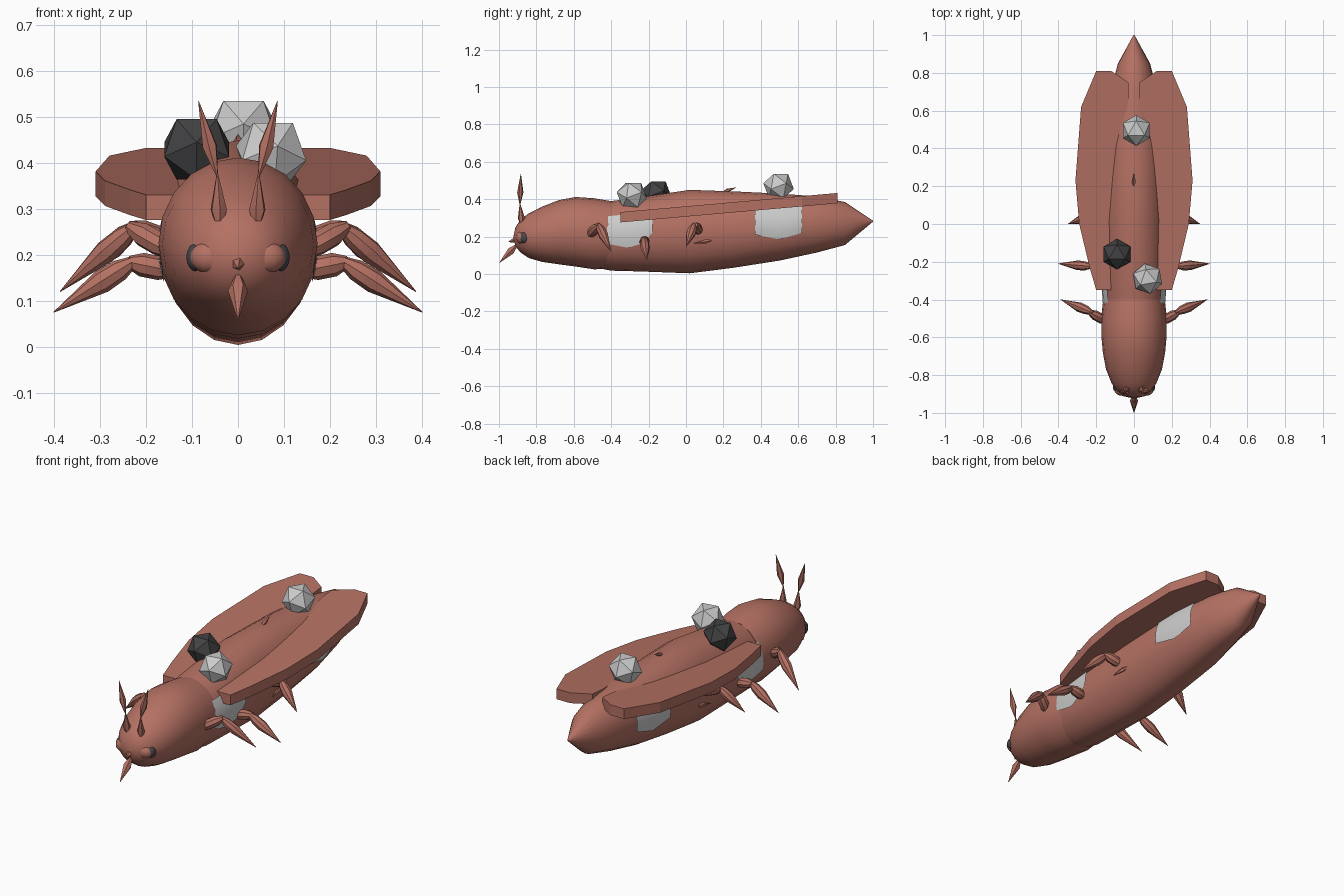
import bpy, bmesh, math
from mathutils import Vector, Matrix

if "Cube" in bpy.data.objects:
    bpy.data.objects.remove(bpy.data.objects["Cube"])


def material(name, rgb):
    m = bpy.data.materials.new(name)
    m.diffuse_color = (*rgb, 1)
    m.use_nodes = True
    m.node_tree.nodes["Principled BSDF"].inputs["Base Color"].default_value = m.diffuse_color
    return m


BROWN = material("brown shell", (0.46, 0.165, 0.125))
LIGHT = material("light grey", (0.60, 0.60, 0.60))
DARK = material("dark grey", (0.055, 0.055, 0.058))
EYE = material("eye grey", (0.06, 0.065, 0.075))


def finish(name, bm, mat, angle=None):
    bmesh.ops.recalc_face_normals(bm, faces=bm.faces[:])
    me = bpy.data.meshes.new(name)
    bm.to_mesh(me)
    bm.free()
    ob = bpy.data.objects.new(name, me)
    bpy.context.collection.objects.link(ob)
    me.materials.append(mat)
    if angle:
        bpy.ops.object.select_all(action='DESELECT')
        ob.select_set(True)
        bpy.context.view_layer.objects.active = ob
        bpy.ops.object.shade_smooth_by_angle(angle=math.radians(angle))
    return ob


def loft(name, rings, mat, sides=20, angle=40):
    """Skin elliptical sections (y, top, bottom, half width)."""
    bm = bmesh.new()
    loops = []
    for y, top, bot, w in rings:
        c, h = (top + bot) / 2, (top - bot) / 2
        loops.append([bm.verts.new((w * math.sin(i * math.tau / sides), y,
                                    c + h * math.cos(i * math.tau / sides)))
                      for i in range(sides)])
    for a, b in zip(loops, loops[1:]):
        for i in range(sides):
            j = (i + 1) % sides
            bm.faces.new((a[i], a[j], b[j], b[i]))
    bm.faces.new(loops[0])
    bm.faces.new(loops[-1])
    return finish(name, bm, mat, angle)


def spindle(name, a, b, r, stations, mat=BROWN, sides=8):
    """Tapered limb segment; stations are (fraction along, radius fraction)."""
    a, b = Vector(a), Vector(b)
    q = (b - a).to_track_quat('Z', 'Y')
    bm = bmesh.new()
    loops = []
    for t, s in stations:
        loops.append([bm.verts.new(a.lerp(b, t) + q @ Vector(
            (r * s * math.cos(i * math.tau / sides), r * s * math.sin(i * math.tau / sides), 0)))
            for i in range(sides)])
    for p, n in zip(loops, loops[1:]):
        for i in range(sides):
            j = (i + 1) % sides
            bm.faces.new((p[i], p[j], n[j], n[i]))
    bm.faces.new(loops[0])
    bm.faces.new(loops[-1])
    return finish(name, bm, mat, 40)


def ellipsoid(name, centre, radii, mat):
    bm = bmesh.new()
    bmesh.ops.create_uvsphere(bm, u_segments=14, v_segments=10, radius=1)
    bmesh.ops.transform(bm, verts=bm.verts,
                        matrix=Matrix.Translation(centre) @ Matrix.Diagonal((*radii, 1)))
    return finish(name, bm, mat, 60)


# Head and abdomen
HEAD = [(-0.922, 0.205, 0.185, 0.01), (-0.912, 0.25, 0.15, 0.055), (-0.885, 0.29, 0.115, 0.09),
        (-0.84, 0.325, 0.085, 0.12), (-0.77, 0.36, 0.065, 0.148), (-0.68, 0.395, 0.052, 0.165),
        (-0.59, 0.412, 0.04, 0.173), (-0.49, 0.405, 0.025, 0.173), (-0.40, 0.39, 0.03, 0.163)]
BODY = [(-0.46, 0.38, 0.03, 0.15), (-0.40, 0.39, 0.018, 0.162), (-0.25, 0.41, 0.014, 0.167),
        (0.02, 0.45, 0.004, 0.168), (0.25, 0.442, 0.033, 0.166), (0.50, 0.43, 0.072, 0.158),
        (0.70, 0.415, 0.115, 0.125), (0.85, 0.385, 0.155, 0.085), (1.0, 0.285, 0.28, 0.003)]
loft("head", HEAD, BROWN)
loft("abdomen", BODY, BROWN)


def side_x(y, z):
    """Half width of the abdomen at a given length and height."""
    for a, b in zip(BODY, BODY[1:]):
        if a[0] <= y <= b[0]:
            t = (y - a[0]) / (b[0] - a[0])
            top, bot, w = (a[k] + t * (b[k] - a[k]) for k in (1, 2, 3))
            u = (z - (top + bot) / 2) / ((top - bot) / 2)
            return w * math.sqrt(max(0, 1 - u * u))


def side_patch(name, cols, s):
    bm = bmesh.new()
    n = 5
    grid = [[bm.verts.new((s * (side_x(y, lo + (hi - lo) * k / n) + 0.007), y,
                           lo + (hi - lo) * k / n)) for k in range(n + 1)]
            for y, lo, hi in cols]
    for a, b in zip(grid, grid[1:]):
        for k in range(n):
            vs = (a[k], b[k], b[k + 1], a[k + 1])
            bm.faces.new(vs if s > 0 else vs[::-1])
    bmesh.ops.solidify(bm, geom=bm.faces[:], thickness=0.009)
    return finish(name, bm, LIGHT, 40)


# Wing case outline (x, y), tilted upward toward the tail
WING = [(0.10, -0.35), (0.20, -0.35), (0.235, -0.23), (0.29, 0.0), (0.31, 0.23), (0.28, 0.62),
        (0.20, 0.81), (0.12, 0.81), (0.03, 0.75), (0.03, 0.66), (0.07, 0.40), (0.09, 0.1)]


def wing(name, s):
    bm = bmesh.new()
    top = [bm.verts.new((s * x, y, 0.362 + 0.088 * y)) for x, y in WING]
    low = [bm.verts.new((v.co.x, v.co.y, v.co.z - 0.055)) for v in top]
    bm.faces.new(top)
    bm.faces.new(low[::-1])
    for i in range(len(top)):
        j = (i + 1) % len(top)
        bm.faces.new((top[i], low[i], low[j], top[j]))
    return finish(name, bm, BROWN)


THIGH = [(0, 0.55), (0.3, 1), (0.7, 1), (1, 0.5)]
SHIN = [(0, 0.35), (0.2, 0.9), (0.42, 1), (1, 0.03)]
LEAF = [(0, 0.1), (0.4, 1), (1, 0.05)]
LEGS = {"front": ((0.14, -0.52, 0.205), (0.238, -0.465, 0.262), (0.388, -0.40, 0.12)),
        "middle": ((0.14, -0.225, 0.165), (0.24, -0.22, 0.185), (0.402, -0.21, 0.075)),
        "rear": ((0.14, 0.07, 0.225), (0.24, 0.05, 0.262), (0.35, 0.0, 0.145))}

for side, s in (("right", 1), ("left", -1)):
    def m(p):
        return (p[0] * s, p[1], p[2])

    wing(side + "_wing_case", s)
    # Grey flank patches
    side_patch(side + "_front_patch", [(-0.459, 0.22, 0.295), (-0.41, 0.16, 0.31),
               (-0.31, 0.14, 0.32), (-0.23, 0.165, 0.32), (-0.18, 0.22, 0.32)], s)
    side_patch(side + "_rear_patch", [(0.37, 0.21, 0.35), (0.50, 0.185, 0.36),
               (0.62, 0.22, 0.365)], s)
    # Legs with a thigh and a pointed shin
    for n, (hip, knee, tip) in LEGS.items():
        spindle(f"{side}_{n}_thigh", m(hip), m(knee), 0.026, THIGH)
        start = Vector(knee) - Vector((0.02, 0.005, -0.006))
        spindle(f"{side}_{n}_shin", m(start), m(tip), 0.026, SHIN)
    spindle(side + "_side_spur", m((0.155, 0.15, 0.18)), m((0.175, 0.04, 0.163)), 0.012, LEAF, sides=5)
    # Antennae
    spindle(side + "_antenna_base", m((0.04, -0.875, 0.245)), m((0.045, -0.888, 0.38)), 0.019, LEAF, sides=6)
    spindle(side + "_antenna_tip", m((0.045, -0.888, 0.37)), m((0.086, -0.883, 0.535)), 0.017, LEAF, sides=6)
    # Eyes in brown sockets
    ellipsoid(side + "_eye_socket", m((0.06, -0.878, 0.195)), (0.045, 0.032, 0.036), BROWN)
    ellipsoid(side + "_eye", m((0.09, -0.862, 0.195)), (0.023, 0.028, 0.031), EYE)

# Mouth spikes and small back spike
spindle("beak", (0, -0.895, 0.165), (0, -0.998, 0.06), 0.022, LEAF, sides=6)
spindle("nose", (0, -0.90, 0.185), (0, -0.95, 0.172), 0.022, [(0, 1), (1, 0.05)], sides=5)
spindle("back_spike", (0, 0.19, 0.435), (0, 0.268, 0.463), 0.011, LEAF, sides=5)

# Faceted stones resting on the back
for name, pos, mat, turn in (("dark_stone", (-0.09, -0.16, 0.43), DARK, 90),
                             ("front_stone", (0.072, -0.29, 0.422), LIGHT, 100),
                             ("rear_stone", (0.012, 0.495, 0.47), LIGHT, 90)):
    bm = bmesh.new()
    bmesh.ops.create_icosphere(bm, subdivisions=1, radius=0.083)
    bmesh.ops.transform(bm, verts=bm.verts, matrix=Matrix.Translation(pos)
                        @ Matrix.Rotation(math.radians(turn), 4, 'Z')
                        @ Matrix.Rotation(math.radians(37.38), 4, 'Y'))
    finish(name, bm, mat)
